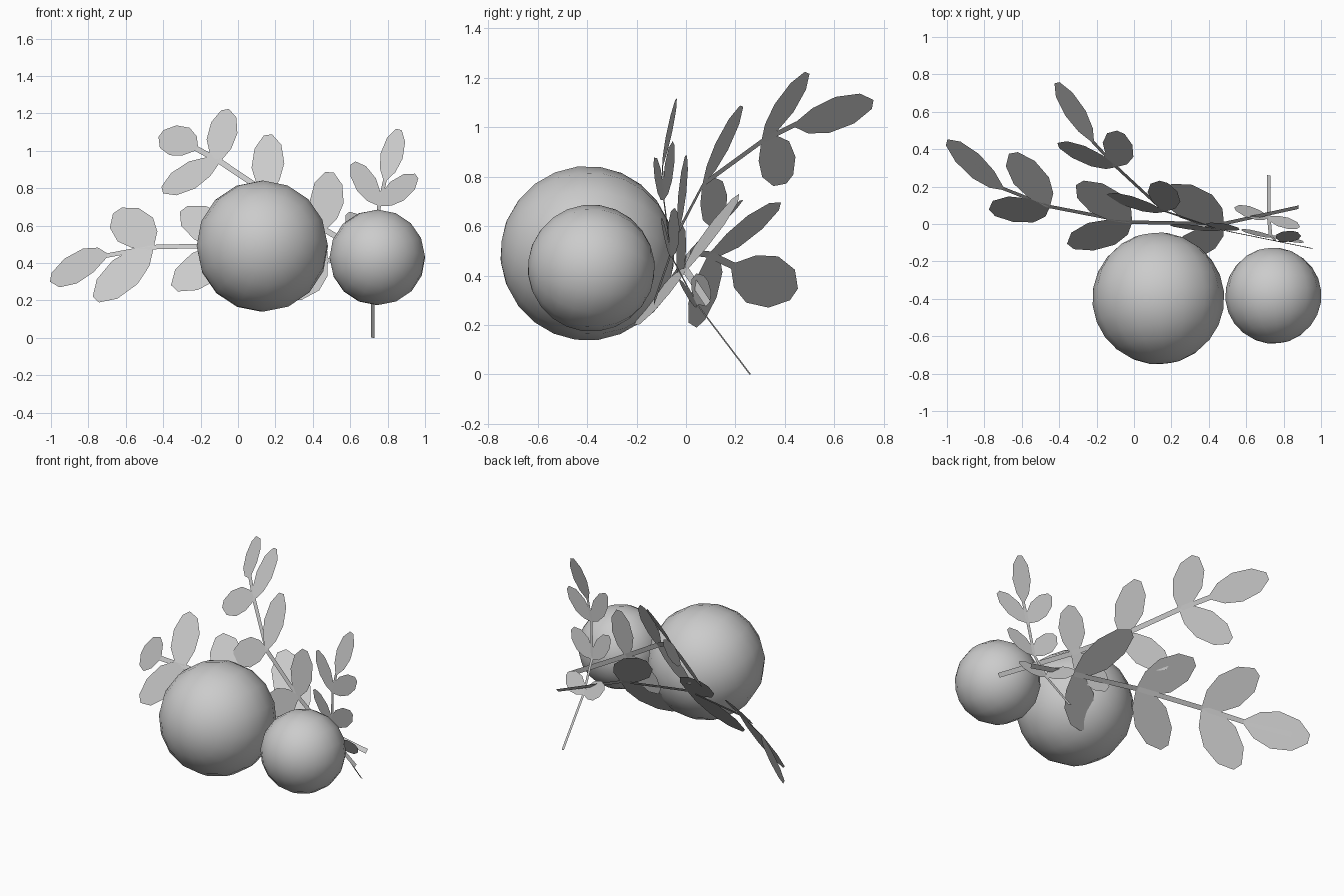
import bpy
from math import radians
from mathutils import Vector as V

if "Cube" in bpy.data.objects:
    bpy.data.objects.remove(bpy.data.objects["Cube"])


def add_mesh(name, verts, faces):
    me = bpy.data.meshes.new(name)
    me.from_pydata([tuple(v) for v in verts], [], faces)
    me.update()
    bpy.context.collection.objects.link(bpy.data.objects.new(name, me))


def berry(name, centre, r):
    bpy.ops.mesh.primitive_uv_sphere_add(segments=16, ring_count=12, radius=r, location=centre,
                                         rotation=(radians(82), 0, radians(6)))
    bpy.context.object.name = name
    bpy.ops.object.shade_smooth()


# half outline of a leaf: position along its length, share of the half width
OUTLINE = [(0, .12), (.2, .7), (.48, 1), (.8, .82), (1, .25)]


def leaf(name, base, tip, normal, half):
    d = tip - base
    side = normal.cross(d).normalized() * half
    pts = [base + d * t + side * w for t, w in OUTLINE]
    pts += [base + d * t - side * w for t, w in reversed(OUTLINE)]
    add_mesh(name, pts, [list(range(len(pts)))])


def sprig(name, path, pairs, half, width):
    """Path: stem tip, end leaf base, three leaf pair nodes, stem foot."""
    path = [V(p) for p in path]
    pairs = [(V(a), V(b)) for a, b in pairs]
    # each pair of leaves lies in the plane of the stem and the line between the tips
    normals = []
    for i, (a, b) in enumerate(pairs):
        along = path[i + 1] - path[i + 3]
        normals.append((a - b).cross(along).normalized())
        leaf(f"{name}_leaf_{2*i + 1}", path[i + 2], a, normals[i], half)
        leaf(f"{name}_leaf_{2*i + 2}", path[i + 2], b, normals[i], half)
    # end leaf runs a little past the stem tip
    end = path[0] + (path[0] - path[1]) * .37
    leaf(f"{name}_end_leaf", path[1], end, normals[0], half)
    # stem: flat ribbon in the planes of the leaves
    normals = [normals[0]] * 2 + normals + [normals[-1]]
    verts = []
    for i, p in enumerate(path):
        t = path[min(i + 1, 5)] - path[max(i - 1, 0)]
        s = normals[i].cross(t).normalized() * width / 2
        verts += [p + s, p - s]
    add_mesh(f"{name}_stem", verts, [(2*i, 2*i+1, 2*i+3, 2*i+2) for i in range(5)])


# berries
berry("large_berry", (.13, -.398, .49), .353)
berry("small_berry", (.745, -.383, .43), .257)

# leafy branches
sprig("left_branch",
      [(-.92, .37, .355), (-.7, .19, .44), (-.46, .095, .485),
       (-.02, .01, .495), (.47, 0, .42), (.88, .09, .285)],
      [((-.645, .38, .68), (-.76, .06, .205)),
       ((-.29, .22, .69), (-.34, -.12, .265)),
       ((.18, .2, .72), (.22, -.2, .22))], .115, .03)

sprig("upper_branch",
      [(-.36, .67, 1.07), (-.22, .44, 1.01), (-.1, .31, .945),
       (.16, .07, .77), (.46, -.03, .58), (.95, -.13, .29)],
      [((-.07, .49, 1.22), (-.405, .42, .79)),
       ((.16, .225, 1.085), (-.14, .15, .63)),
       ((.49, 0, .885), (.2, -.01, .42))], .092, .03)

sprig("right_branch",
      [(.84, -.055, 1.04), (.785, -.095, .84), (.755, -.09, .71),
       (.73, -.06, .48), (.72, .04, .29), (.72, .26, 0)],
      [((.615, -.05, .935), (.955, -.13, .865)),
       ((.585, -.04, .665), (.9, -.1, .62)),
       ((.54, .08, .39), (.88, -.02, .36))], .062, .02)
